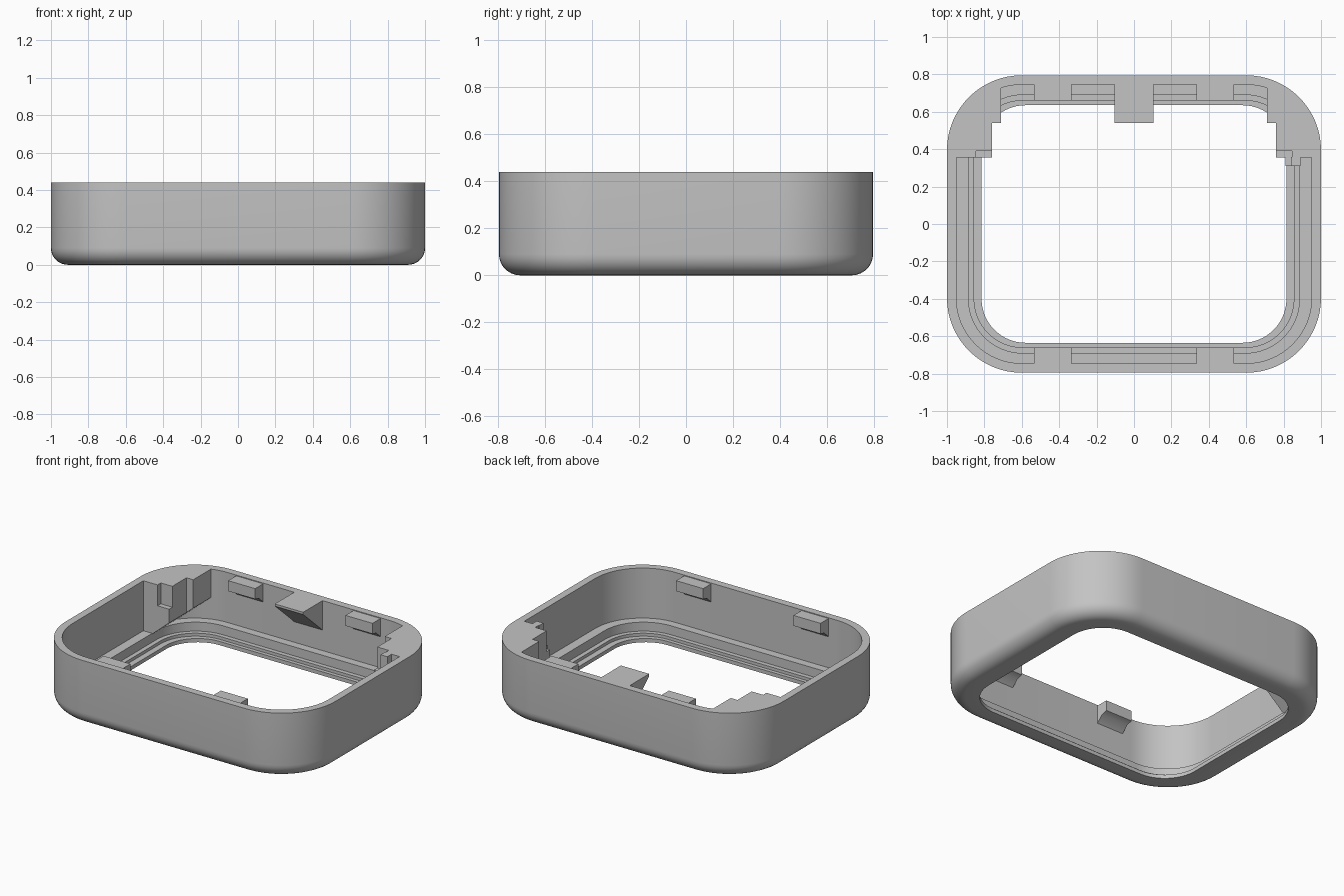
import bpy, bmesh
from math import sin, cos, pi, radians
from mathutils import Vector

if "Cube" in bpy.data.objects:
    bpy.data.objects.remove(bpy.data.objects["Cube"], do_unlink=True)

grey = bpy.data.materials.new("matte grey")
grey.use_nodes = True
COLOUR = (0.55, 0.55, 0.55, 1)
grey.diffuse_color = COLOUR
grey.node_tree.nodes["Principled BSDF"].inputs["Base Color"].default_value = COLOUR

H = 0.44          # rim height
SEG = 16          # segments per rounded corner


def finish(bm, name):
    bmesh.ops.recalc_face_normals(bm, faces=bm.faces)
    mesh = bpy.data.meshes.new(name)
    bm.to_mesh(mesh)
    bm.free()
    mesh.materials.append(grey)
    obj = bpy.data.objects.new(name, mesh)
    bpy.context.collection.objects.link(obj)
    bpy.ops.object.select_all(action='DESELECT')
    obj.select_set(True)
    bpy.context.view_layer.objects.active = obj
    bpy.ops.object.shade_smooth_by_angle(angle=radians(30))
    return obj


def corner(hx, hy, r, quarter):
    """Arc of one corner of a rounded rectangle, counter-clockwise."""
    sx, sy = ((1, 1), (-1, 1), (-1, -1), (1, -1))[quarter]
    angles = [(quarter + i / SEG) * pi / 2 for i in range(SEG + 1)]
    return [(sx * (hx - r) + r * cos(a), sy * (hy - r) + r * sin(a)) for a in angles]


def extrude(points, lift, offset):
    """Solid from a flat outline; lift maps 2D points to 3D."""
    bm = bmesh.new()
    face = bm.faces.new([bm.verts.new(lift(*p)) for p in points])
    res = bmesh.ops.extrude_face_region(bm, geom=[face], use_keep_orig=True)
    new = [v for v in res["geom"] if isinstance(v, bmesh.types.BMVert)]
    bmesh.ops.translate(bm, verts=new, vec=offset)
    return bm


def bracket(name, points, side, top):
    """Upright block whose underside slopes up away from the side wall."""
    bottom = 0.09
    bm = extrude([(side * x, y) for x, y in points],
                 lambda x, y: (x, y, bottom), (0, 0, top - bottom))
    cut = bmesh.ops.bisect_plane(
        bm, geom=bm.verts[:] + bm.edges[:] + bm.faces[:],
        plane_co=(side * 0.71, 0, 0.25),
        plane_no=Vector((side * 0.15, 0, 0.175)).normalized(), clear_inner=True)
    edges = [e for e in cut["geom_cut"] if isinstance(e, bmesh.types.BMEdge)]
    bmesh.ops.holes_fill(bm, edges=[e for e in edges if e.is_boundary], sides=0)
    return finish(bm, name)


def rect(x0, x1, y0, y1):
    return [(x0, y0), (x1, y0), (x1, y1), (x0, y1)]


# Frame: rounded outside, bottom fillet, stepped inner ledges
rings = [(0.815, 0.635, 0.235, 0)]
F = 0.09
for i in range(9):
    a = i / 8 * pi / 2
    inset = F * (1 - sin(a))
    rings.append((1 - inset, 0.795 - inset, 0.4 - inset, F * (1 - cos(a))))
rings += [
    (1, 0.795, 0.4, H), (0.95, 0.745, 0.35, H),
    (0.95, 0.745, 0.35, 0.105), (0.885, 0.69, 0.29, 0.105),
    (0.885, 0.69, 0.29, 0.045), (0.855, 0.66, 0.26, 0.045),
    (0.855, 0.66, 0.26, 0.025), (0.815, 0.635, 0.235, 0.025),
]
bm = bmesh.new()
loops = []
for hx, hy, r, z in rings:
    outline = [p for q in range(4) for p in corner(hx, hy, r, q)]
    loops.append([bm.verts.new((x, y, z)) for x, y in outline])
for a, b in zip(loops, loops[1:] + loops[:1]):
    n = len(a)
    for i in range(n):
        j = (i + 1) % n
        bm.faces.new((a[i], a[j], b[j], b[i]))
finish(bm, "frame")

# Rear corner blocks, each with a low shelf in its front step
arc = corner(0.953, 0.748, 0.353, 0)
block = [(0.953, 0.355)] + arc + [
    (0.6, 0.748), (0.71, 0.748), (0.71, 0.54), (0.76, 0.54),
    (0.76, 0.39), (0.845, 0.39), (0.845, 0.355)]
# keep only the part of the corner arc outside the inner step
block = [p for p in block if p[0] >= 0.705]
edge_y = 0.395 + (0.353 ** 2 - 0.11 ** 2) ** 0.5
block = [(0.71, edge_y) if p == (0.71, 0.748) else p for p in block if p[0] >= 0.71]
for side, word in ((-1, "right"), (1, "left")):
    bracket(word + "_corner_block", block, side, H)
    bracket(word + "_corner_shelf", rect(0.76, 0.847, 0.355, 0.392), side, 0.3)

# Extra stop on the left block only
bracket("left_stop", rect(0.84, 0.89, 0.31, 0.357), 1, H)
bracket("left_stop_shelf", rect(0.81, 0.842, 0.31, 0.357), 1, 0.3)

# Snap clips on the front and back walls
clip = [(0.748, 0.435), (0.66, 0.435), (0.66, 0.365),
        (0.7, 0.355), (0.748, 0.31)]
for sy, wall in ((-1, "front"), (1, "back")):
    for x, word in ((-0.535, "right"), (0.335, "left")):
        bm = extrude(clip, lambda y, z: (x, sy * y, z), (0.2, 0, 0))
        finish(bm, f"{wall}_{word}_clip")

# Centre tab on the back wall, sloping to a thin edge
tab = [(0.748, H), (0.54, H), (0.54, 0.425), (0.748, 0.24)]
finish(extrude(tab, lambda y, z: (-0.105, y, z), (0.21, 0, 0)), "back_centre_tab")
